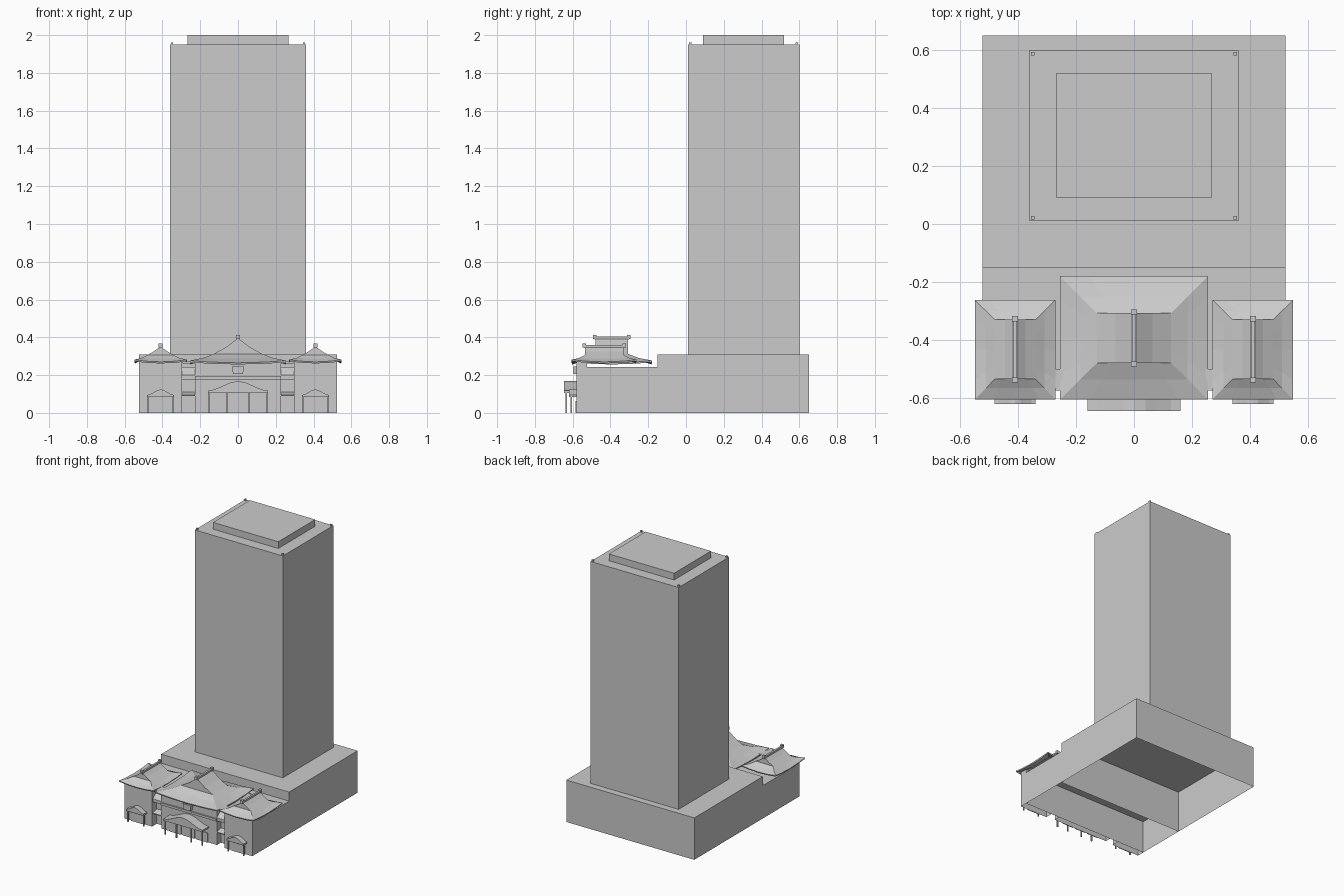
import bpy, bmesh

cube = bpy.data.objects.get("Cube")
if cube:
    bpy.data.objects.remove(cube, do_unlink=True)

grey = bpy.data.materials.new("light_grey")
grey.use_nodes = True
grey.diffuse_color = (0.6, 0.6, 0.6, 1)
grey.node_tree.nodes["Principled BSDF"].inputs["Base Color"].default_value = (0.6, 0.6, 0.6, 1)


def finish(name, bm):
    mesh = bpy.data.meshes.new(name)
    bm.to_mesh(mesh)
    bm.free()
    mesh.materials.append(grey)
    ob = bpy.data.objects.new(name, mesh)
    bpy.context.collection.objects.link(ob)
    return ob


def box(name, x, y, z, open_bottom=False):
    """Box from (min, max) pairs, optionally without its floor."""
    bm = bmesh.new()
    bmesh.ops.create_cube(bm, size=1)
    for v in bm.verts:
        v.co = [r[0] if c < 0 else r[1] for c, r in zip(v.co, (x, y, z))]
    if open_bottom:
        floor = [f for f in bm.faces if f.normal.z < -0.5]
        bmesh.ops.delete(bm, geom=floor, context="FACES")
    return finish(name, bm)


def extrude_y(name, outline, y0, y1):
    """Prism with an xz outline, running from y0 to y1."""
    bm = bmesh.new()
    face = bm.faces.new([bm.verts.new((x, y0, z)) for x, z in outline])
    new = bmesh.ops.extrude_face_region(bm, geom=[face])["geom"]
    bmesh.ops.translate(bm, vec=(0, y1 - y0, 0),
                        verts=[g for g in new if isinstance(g, bmesh.types.BMVert)])
    bmesh.ops.recalc_face_normals(bm, faces=bm.faces)
    return finish(name, bm)


def extrude_x(name, outline, x0, x1):
    """Prism with a yz outline, running from x0 to x1."""
    ob = extrude_y(name, outline, x0, x1)
    for v in ob.data.vertices:
        v.co = (v.co.y, v.co.x, v.co.z)
    ob.data.flip_normals()
    return ob


def ring(bm, cx, half, y0, y1, z, lift):
    """Rectangular loop of points whose corners are lifted."""
    steps = (0, 0.2, 0.5, 0.8)
    corners = [(cx - half, y0), (cx + half, y0), (cx + half, y1), (cx - half, y1)]
    points = []
    for i, a in enumerate(corners):
        b = corners[(i + 1) % 4]
        for t in steps:
            up = lift * abs(2 * t - 1) ** 2
            points.append(bm.verts.new((a[0] + (b[0] - a[0]) * t,
                                        a[1] + (b[1] - a[1]) * t, z + up)))
    return points


def hip_gable_roof(name, cx, outer, inner, eave, shoulder, apex):
    """Flared hip skirt with a gabled top; outer and inner are (half width, y0, y1)."""
    bm = bmesh.new()
    middle = [o * 0.45 + i * 0.55 for o, i in zip(outer, inner)]
    loops = [ring(bm, cx, *outer, eave, 0.012),
             ring(bm, cx, *middle, eave + (shoulder - eave) * 0.48, 0.003),
             ring(bm, cx, *inner, shoulder, 0)]
    for low, high in zip(loops, loops[1:]):
        for i in range(len(low)):
            j = (i + 1) % len(low)
            bm.faces.new((low[i], low[j], high[j], high[i]))
    ob = finish(name + "_skirt", bm)
    solid = ob.modifiers.new("thickness", "SOLIDIFY")
    solid.thickness = 0.009
    solid.offset = -1
    # gabled upper part
    half, y0, y1 = inner
    bend = shoulder + (apex - shoulder) * 0.43
    outline = [(cx - half, shoulder), (cx + half, shoulder), (cx + half / 2, bend),
               (cx, apex), (cx - half / 2, bend)]
    extrude_y(name + "_gable", outline, y0, y1)
    # ridge beam and end ornaments
    box(name + "_ridge", (cx - 0.007, cx + 0.007), (y0 - 0.004, y1 + 0.004),
        (apex - 0.008, apex + 0.008))
    for end, y in (("front", y0 - 0.003), ("back", y1 + 0.003)):
        box(name + "_ridge_end_" + end, (cx - 0.01, cx + 0.01),
            (y - 0.009, y + 0.009), (apex - 0.006, apex + 0.016))


def porch(name, cx, half, low, high, front, wall, post_xs):
    """Arched canopy on slim posts."""
    curve = [(-1, 0), (-0.8, 0.1), (-0.5, 0.5), (-0.25, 0.86), (0, 1),
             (0.25, 0.86), (0.5, 0.5), (0.8, 0.1), (1, 0)]
    top = [(cx + half * u, low + (high - low) * v) for u, v in curve]
    outline = top + [(cx + half, low - 0.012), (cx - half, low - 0.012)]
    extrude_y(name + "_canopy", outline, front, wall)
    for i, x in enumerate(post_xs):
        box(f"{name}_post_{i}", (cx + x - 0.004, cx + x + 0.004),
            (front + 0.008, front + 0.016), (0, low - 0.01))


# high-rise and podium
box("podium", (-0.523, 0.523), (-0.15, 0.65), (0, 0.31), True)
box("front_hall", (-0.523, 0.523), (-0.525, -0.15), (0, 0.243), True)
box("tower", (-0.36, 0.36), (0.01, 0.6), (0.31, 1.95))
box("tower_crown", (-0.267, 0.267), (0.09, 0.52), (1.95, 2.0))
for x in (-0.35, 0.35):
    for y in (0.022, 0.587):
        box("tower_corner_post", (x - 0.006, x + 0.006), (y - 0.006, y + 0.006), (1.95, 1.962))

# central facade, belt, tablet and doors
box("central_facade", (-0.227, 0.227), (-0.57, -0.525), (0, 0.265), True)
box("central_belt", (-0.227, 0.227), (-0.58, -0.57), (0.178, 0.195))
box("upper_beam", (-0.295, 0.295), (-0.575, -0.5), (0.262, 0.272))
extrude_y("entrance_tablet", [(-0.026, 0.205), (0.026, 0.205), (0.032, 0.245), (-0.032, 0.245)],
          -0.596, -0.57)
for x in (-0.108, 0, 0.108):
    box("central_door", (x - 0.046, x + 0.046), (-0.576, -0.57), (0, 0.07))
hip_gable_roof("central_roof", 0, (0.255, -0.605, -0.18), (0.128, -0.48, -0.307),
               0.265, 0.312, 0.396)
porch("central_porch", 0, 0.16, 0.118, 0.168, -0.645, -0.57, (-0.152, -0.06, 0.06, 0.152))

# side pavilions and the link bays beside them
for side, s in (("left", 1), ("right", -1)):
    cx = 0.41 * s
    box(side + "_pavilion", (cx - 0.113, cx + 0.113), (-0.58, -0.525), (0, 0.27), True)
    hip_gable_roof(side + "_roof", cx, (0.139, -0.605, -0.262), (0.07, -0.535, -0.33),
                   0.27, 0.306, 0.352)
    porch(side + "_porch", cx, 0.071, 0.095, 0.124, -0.62, -0.58, (-0.064, 0.064))
    box(side + "_door", (cx - 0.055, cx + 0.055), (-0.586, -0.58), (0, 0.063))
    bay = sorted((0.227 * s, 0.297 * s))
    for z, rise in ((0.195, 0.048), (0.09, 0.02)):
        eave = [(-0.525, z), (-0.57, z), (-0.57, z + 0.006), (-0.525, z + rise)]
        extrude_x(side + "_bay_eave", eave, *bay)
    box(side + "_bay_belt", bay, (-0.57, -0.525), (0.178, 0.195))
